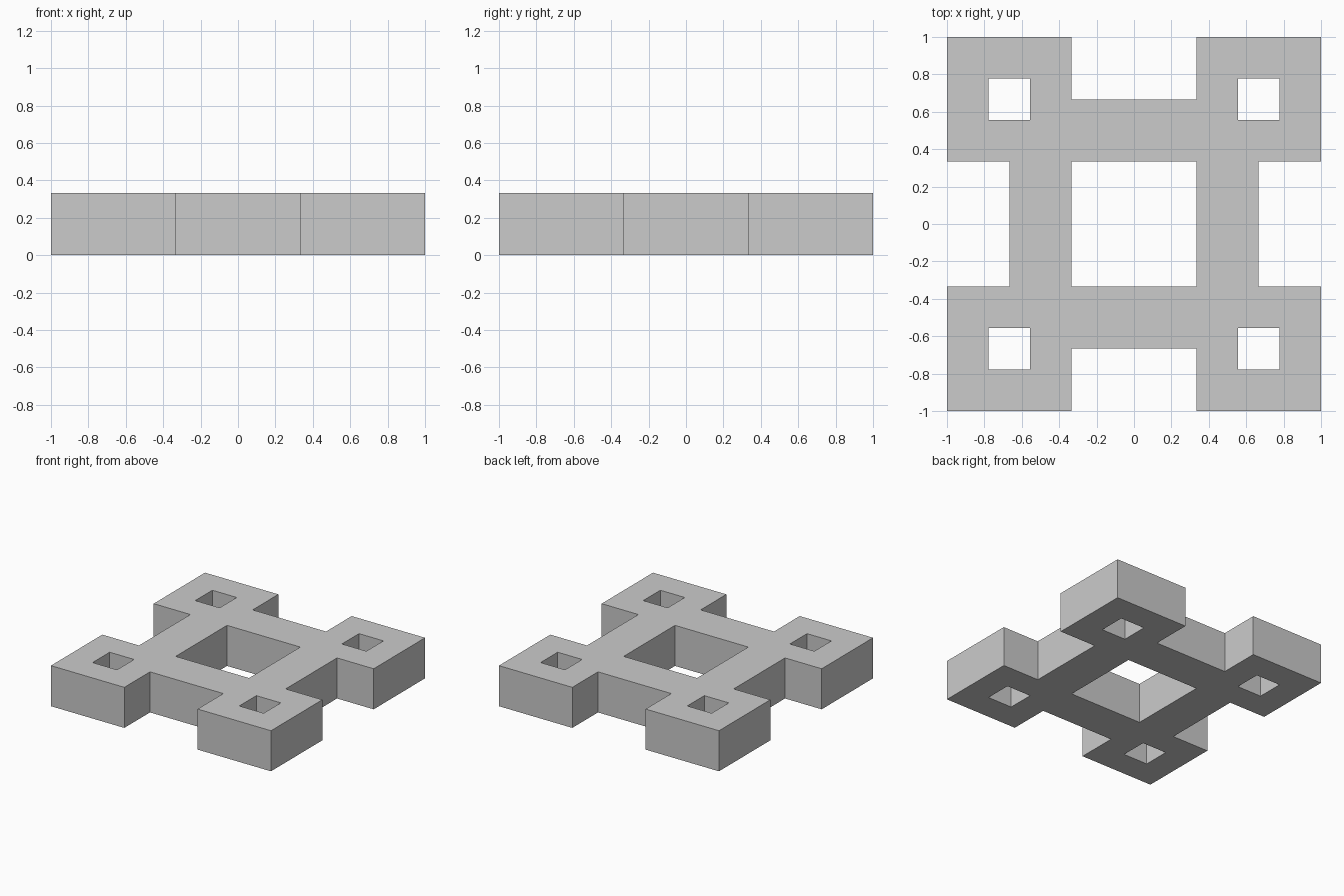
import bpy, bmesh, math

if "Cube" in bpy.data.objects:
    bpy.data.objects.remove(bpy.data.objects["Cube"])

U = 1 / 9            # the plan lies on a grid of ninths
HEIGHT = 3 * U
CUTS = [-9, -7, -6, -5, -3, 3, 5, 6, 7, 9]


def is_solid(x, y):
    """Plan of the frame, mirrored about both axes."""
    x, y = abs(x), abs(y)
    if x > 3 and y > 3:                            # corner block with square hole
        return not (5 < x < 7 and 5 < y < 7)
    return 3 < max(x, y) < 6                       # connecting bars, open centre


bm = bmesh.new()
grid = {(x, y): bm.verts.new((x * U, y * U, 0)) for x in CUTS for y in CUTS}
for x0, x1 in zip(CUTS, CUTS[1:]):
    for y0, y1 in zip(CUTS, CUTS[1:]):
        if is_solid((x0 + x1) / 2, (y0 + y1) / 2):
            bm.faces.new([grid[p] for p in ((x0, y0), (x1, y0), (x1, y1), (x0, y1))])
bmesh.ops.delete(bm, geom=[v for v in bm.verts if not v.link_faces], context='VERTS')

# Raise the plan into a slab with straight walls
raised = bmesh.ops.extrude_face_region(bm, geom=bm.faces[:], use_keep_orig=True)
top = [g for g in raised['geom'] if isinstance(g, bmesh.types.BMVert)]
bmesh.ops.translate(bm, verts=top, vec=(0, 0, HEIGHT))
bmesh.ops.recalc_face_normals(bm, faces=bm.faces[:])
bmesh.ops.dissolve_limit(bm, angle_limit=math.radians(1),
                         verts=bm.verts[:], edges=bm.edges[:])

mesh = bpy.data.meshes.new("square_frame")
bm.to_mesh(mesh)
bm.free()
bpy.context.collection.objects.link(bpy.data.objects.new("square_frame", mesh))
